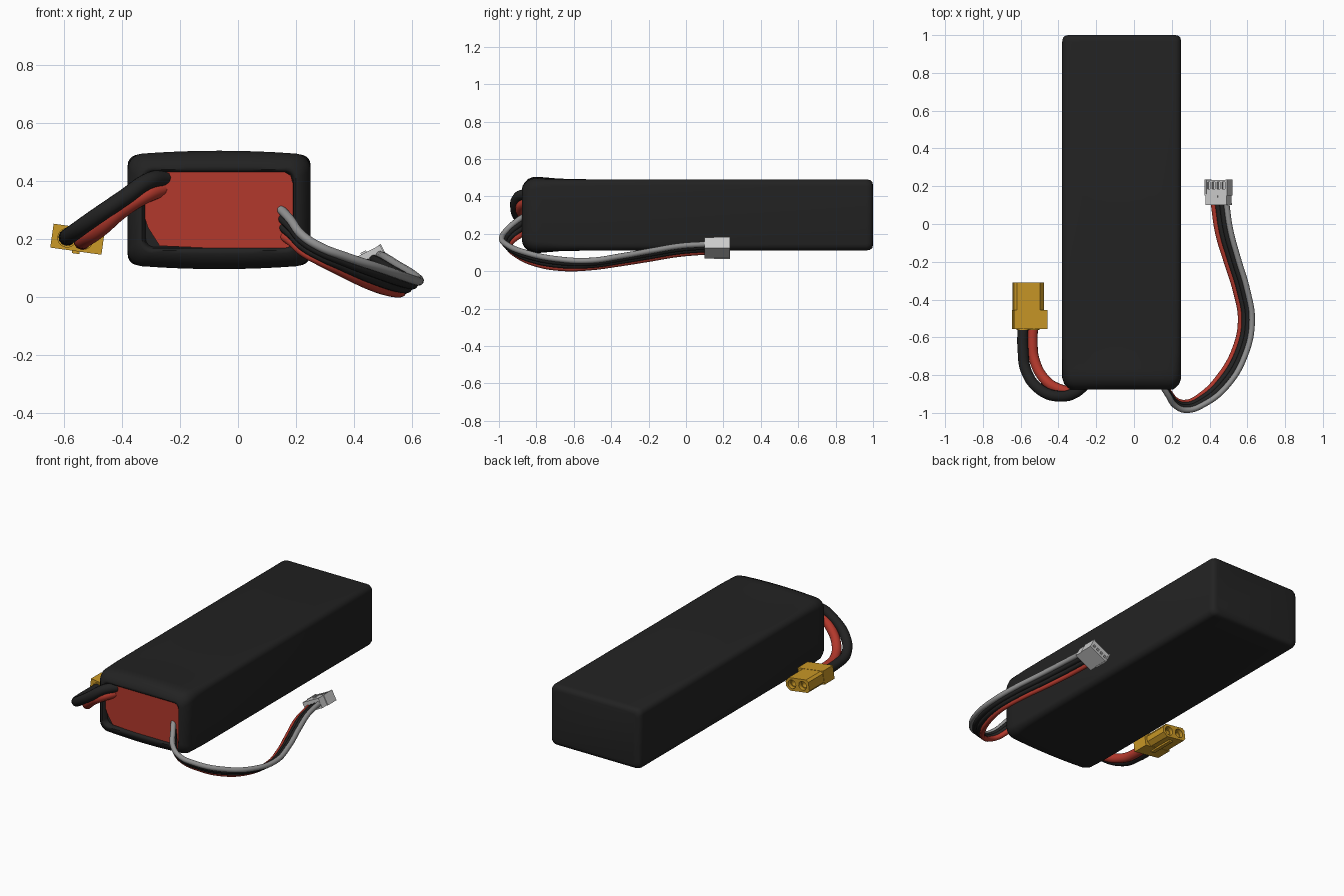
import bpy, bmesh, math
from mathutils import Vector, Matrix

if "Cube" in bpy.data.objects:
    bpy.data.objects.remove(bpy.data.objects["Cube"])


def mat(name, rgb):
    m = bpy.data.materials.new(name)
    m.diffuse_color = (*rgb, 1)
    m.use_nodes = True
    m.node_tree.nodes["Principled BSDF"].inputs["Base Color"].default_value = m.diffuse_color
    return m


BLACK = mat("black", (0.016, 0.016, 0.016))
RED = mat("red", (0.45, 0.04, 0.025))
GOLD = mat("yellow", (0.6, 0.32, 0.02))
GREY = mat("light_grey", (0.52, 0.52, 0.52))
WIRE_GREY = mat("wire_grey", (0.28, 0.28, 0.28))


def finish(bm, name, m, smooth=35, world=None):
    bmesh.ops.recalc_face_normals(bm, faces=bm.faces)
    me = bpy.data.meshes.new(name)
    bm.to_mesh(me)
    bm.free()
    ob = bpy.data.objects.new(name, me)
    bpy.context.collection.objects.link(ob)
    me.materials.append(m)
    if world:
        ob.matrix_world = world
    if smooth:
        bpy.ops.object.select_all(action='DESELECT')
        ob.select_set(True)
        bpy.context.view_layer.objects.active = ob
        bpy.ops.object.shade_smooth_by_angle(angle=math.radians(smooth))
    return ob


def prism(name, outline, y0, y1, m, world=None, scale=1.0, smooth=0):
    """Extrude an x-z outline along y, the far end scaled."""
    bm = bmesh.new()
    a = [bm.verts.new((x, y0, z)) for x, z in outline]
    b = [bm.verts.new((x * scale, y1, z * scale)) for x, z in outline]
    bm.faces.new(a)
    bm.faces.new(b)
    for i in range(len(a)):
        j = (i + 1) % len(a)
        bm.faces.new((a[i], a[j], b[j], b[i]))
    return finish(bm, name, m, smooth, world)


def rect(w, h, cx=0, cz=0):
    return [(cx - w/2, cz - h/2), (cx + w/2, cz - h/2), (cx + w/2, cz + h/2), (cx - w/2, cz + h/2)]


def circle(r, cx=0, cz=0, n=20):
    return [(cx + r*math.cos(i*math.tau/n), cz + r*math.sin(i*math.tau/n)) for i in range(n)]


def cut(target, cutter):
    md = target.modifiers.new("cut", 'BOOLEAN')
    md.operation, md.object, md.solver = 'DIFFERENCE', cutter, 'EXACT'
    cutter.hide_render = True
    cutter.hide_viewport = True
    cutter.display_type = 'WIRE'


def wire(name, pts, r, m):
    """Round tube swept along a smooth path, converted to a mesh."""
    cu = bpy.data.curves.new(name, 'CURVE')
    cu.dimensions = '3D'
    cu.bevel_depth, cu.bevel_resolution = r, 4
    cu.resolution_u = 8
    cu.use_fill_caps = True
    sp = cu.splines.new('BEZIER')
    sp.bezier_points.add(len(pts) - 1)
    for bp, p in zip(sp.bezier_points, pts):
        bp.co = p
        bp.handle_left_type = bp.handle_right_type = 'AUTO'
    ob = bpy.data.objects.new(name, cu)
    bpy.context.collection.objects.link(ob)
    cu.materials.append(m)
    bpy.ops.object.select_all(action='DESELECT')
    ob.select_set(True)
    bpy.context.view_layer.objects.active = ob
    bpy.ops.object.convert(target='MESH')
    bpy.ops.object.shade_smooth_by_angle(angle=math.radians(50))


# battery pack: rounded rectangles lofted along y, folded into a lip at the front
def ring(bm, y, inset, r, bulge):
    hw, hh = 0.315 - inset, 0.19 - inset
    pts = []
    corners = [(1, 1, 0), (-1, 1, 90), (-1, -1, 180), (1, -1, 270)]
    for sx, sz, a0 in corners:
        for k in range(6):
            a = math.radians(a0 + k*18)
            pts.append((sx*(hw - r) + r*math.cos(a), sz*(hh - r) + r*math.sin(a)))
        if sx == sz:  # extra points along top and bottom edges
            pts += [(sx*(hw - r)*(1 - t/4), sz*hh) for t in range(1, 8)]
    return [bm.verts.new((x - 0.065, y, 0.301 + z + math.copysign(bulge*(1 - (x/hw)**2), z)))
            for x, z in pts]


bm = bmesh.new()
sections = [(1.0, 0.03, 0.03, 0), (0.996, 0.014, 0.035, 0), (0.985, 0.004, 0.035, 0), (0.965, 0, 0.035, 0),
            (-0.5, 0, 0.035, 0), (-0.68, 0, 0.037, 0.004), (-0.77, 0, 0.045, 0.012),
            (-0.815, 0.0, 0.05, 0.014), (-0.845, 0.01, 0.05, 0.012), (-0.865, 0.027, 0.045, 0.008),
            (-0.875, 0.042, 0.04, 0.004), (-0.876, 0.05, 0.035, 0.0), (-0.868, 0.058, 0.03, 0), (-0.845, 0.062, 0.03, 0)]
rings = [ring(bm, *s) for s in sections]
for a, b in zip(rings, rings[1:]):
    for i in range(len(a)):
        j = (i + 1) % len(a)
        bm.faces.new((a[i], a[j], b[j], b[i]))
bm.faces.new(rings[0])
bm.faces.new(rings[-1])
finish(bm, "battery_pack", BLACK, 50)

# red end panel inside the lip
panel = [(-0.29, 0.44), (-0.2, 0.445), (-0.06, 0.432), (0.16, 0.432), (0.182, 0.42), (0.19, 0.39), (0.19, 0.21),
         (0.182, 0.175), (0.165, 0.163), (-0.06, 0.168), (-0.27, 0.177), (-0.31, 0.24), (-0.33, 0.3), (-0.325, 0.4)]
prism("end_panel", panel, -0.84, -0.862, RED)

# thick power leads
wire("power_lead_black", [(-0.25, -0.84, 0.412), (-0.31, -0.892, 0.4), (-0.39, -0.912, 0.345), (-0.5, -0.875, 0.27),
                          (-0.57, -0.78, 0.22), (-0.588, -0.66, 0.208), (-0.588, -0.54, 0.206)], 0.029, BLACK)
wire("power_lead_red", [(-0.26, -0.84, 0.375), (-0.33, -0.882, 0.345), (-0.4, -0.872, 0.3), (-0.475, -0.82, 0.235),
                        (-0.527, -0.72, 0.2), (-0.538, -0.63, 0.193), (-0.535, -0.54, 0.192)], 0.028, RED)

# power plug: rectangular grip with a chamfered nose and two sockets
W = Matrix.Translation((-0.553, 0, 0.2)) @ Matrix.Rotation(math.radians(8), 4, 'Y')
prism("plug_grip", rect(0.178, 0.083), -0.555, -0.455, GOLD, W)
nose = prism("plug_nose", [(-0.087, -0.026), (-0.073, -0.04), (0.05, -0.04), (0.074, -0.016),
                           (0.074, 0.016), (0.05, 0.04), (-0.073, 0.04), (-0.087, 0.026)], -0.456, -0.31, GOLD, W)
for i, x in enumerate((-0.043, 0.032)):
    cut(nose, prism(f"socket_cutter_{i}", circle(0.027, x), -0.42, -0.3, GOLD, W))
    cup = prism(f"solder_cup_{i}", circle(0.034, (-0.036, 0.02)[i]), -0.562, -0.55, GOLD, W, smooth=35)
    tube = prism(f"socket_{i}", circle(0.023, x), -0.43, -0.33, GOLD, W, smooth=35)
    cut(tube, prism(f"bore_cutter_{i}", circle(0.017, x), -0.42, -0.3, GOLD, W))
prism("plug_key", rect(0.026, 0.012, 0, -0.044), -0.5, -0.34, GOLD, W)

# thin balance leads, blended between the outer grey and inner red paths
outer = [(0.14, -0.84, 0.31), (0.18, -0.905, 0.268), (0.22, -0.963, 0.215), (0.28, -0.985, 0.175),
         (0.37, -0.955, 0.14), (0.49, -0.86, 0.1), (0.59, -0.69, 0.065), (0.625, -0.51, 0.057),
         (0.6, -0.35, 0.08), (0.55, -0.18, 0.11), (0.51, -0.03, 0.135), (0.488, 0.12, 0.145)]
inner = [(0.15, -0.84, 0.215), (0.185, -0.89, 0.19), (0.225, -0.935, 0.155), (0.28, -0.945, 0.125),
         (0.35, -0.91, 0.09), (0.45, -0.81, 0.042), (0.535, -0.66, 0.016), (0.565, -0.51, 0.02),
         (0.54, -0.36, 0.04), (0.49, -0.2, 0.065), (0.445, -0.05, 0.09), (0.42, 0.12, 0.105)]
for i, (n, m) in enumerate((("grey", WIRE_GREY), ("black_a", BLACK), ("black_b", BLACK), ("red", RED))):
    wire("balance_lead_" + n, [Vector(a).lerp(Vector(b), i/3) for a, b in zip(outer, inner)], 0.0155, m)

# small balance plug with four contact slots
W = Matrix.Translation((0.448, 0, 0.124)) @ Matrix.Rotation(math.radians(-27), 4, 'Y')
body = prism("balance_plug", rect(0.125, 0.062), 0.1, 0.232, GREY, W, scale=0.96)
for i in range(4):
    x = (i - 1.5)*0.029
    cut(body, prism(f"slot_cutter_{i}", rect(0.017, 0.03, x, 0.03), 0.185, 0.222, GREY, W))
    cut(body, prism(f"contact_cutter_{i}", rect(0.016, 0.016, x, -0.006), 0.2, 0.25, GREY, W))
for s in (-1, 1):
    prism(f"plug_rib_{(s + 1)//2}", rect(0.008, 0.066, s*0.062), 0.15, 0.235, GREY, W)
prism("plug_latch", rect(0.022, 0.01, 0, 0.032), 0.14, 0.152, GREY, W)
